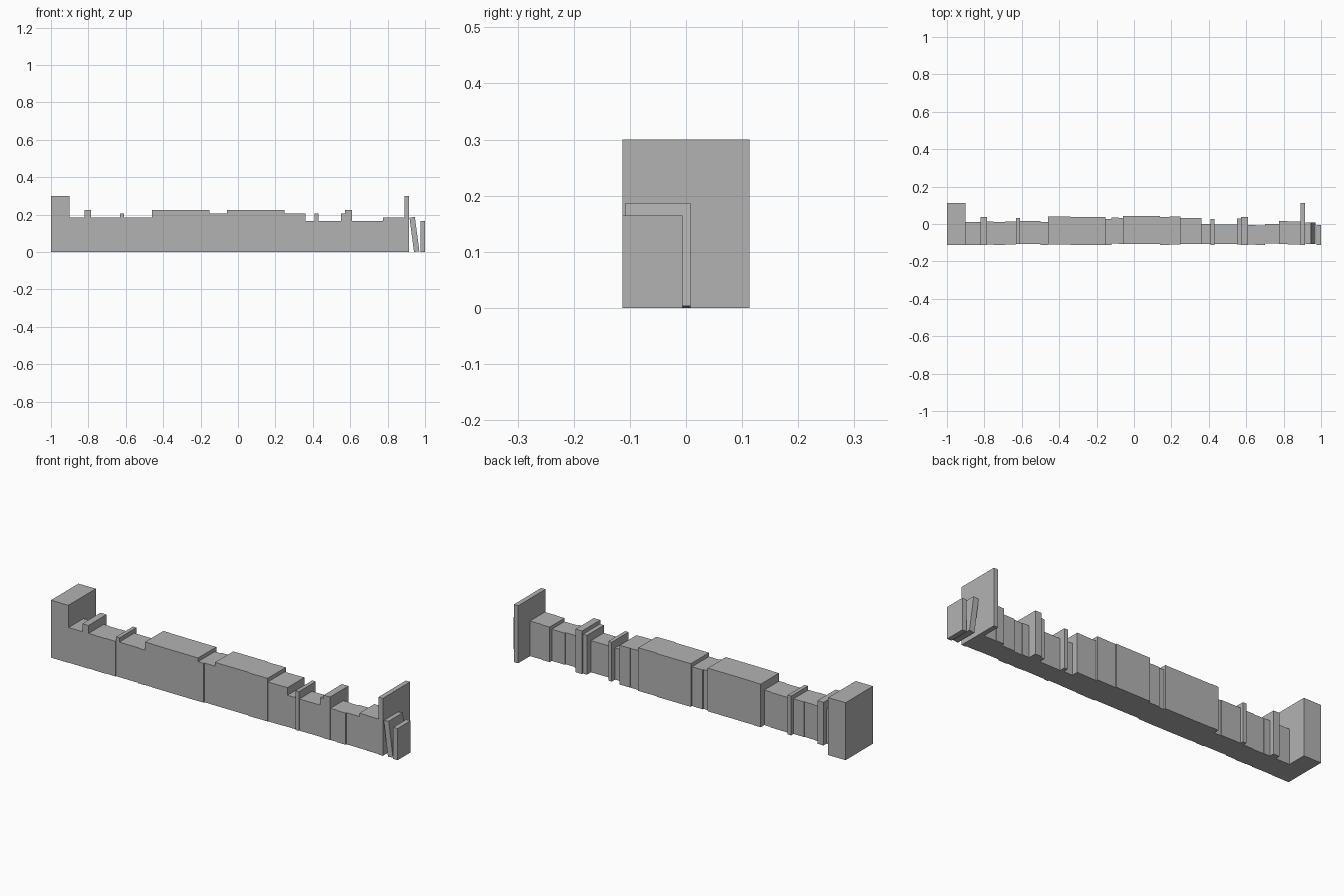
import bpy
import math
import random

random.seed(4)
cube = bpy.data.objects.get("Cube")
if cube:
    bpy.data.objects.remove(cube, do_unlink=True)

grey = bpy.data.materials.new("plain grey")
grey.use_nodes = True
colour = (0.45, 0.45, 0.45, 1)
grey.diffuse_color = colour
grey.node_tree.nodes["Principled BSDF"].inputs["Base Color"].default_value = colour

FRONT = -0.109


def add_book(name, x0, x1, y0, y1, height):
    """Box with its origin at the lower left front corner."""
    w, d = x1 - x0, y1 - y0
    base = [(0, 0), (w, 0), (w, d), (0, d)]
    verts = [(x, y, z) for z in (0, height) for x, y in base]
    sides = [(i, (i + 1) % 4, (i + 1) % 4 + 4, i + 4) for i in range(4)]
    mesh = bpy.data.meshes.new(name)
    mesh.from_pydata(verts, [], [(3, 2, 1, 0), (4, 5, 6, 7)] + sides)
    mesh.materials.append(grey)
    book = bpy.data.objects.new(name, mesh)
    book.location = (x0, y0, 0)
    bpy.context.collection.objects.link(book)
    return book


# Book formats: height, back edge
FORMATS = {
    "pocket": (0.165, -0.004),
    "small": (0.183, 0.014),
    "medium": (0.205, 0.03),
    "large": (0.225, 0.041),
}

# Runs of equal books from left to right: format, edges of each book
RUNS = [
    ("small", [-0.90, -0.82]),
    ("large", [-0.82, -0.785]),
    ("small", [-0.785, -0.75, -0.71, -0.69, -0.63]),
    ("medium", [-0.63, -0.61]),
    ("small", [-0.61, -0.56, -0.50, -0.46]),
    ("large", [-0.46, -0.42, -0.34, -0.225, -0.152]),
    ("medium", [-0.152, -0.12, -0.08, -0.058]),
    ("large", [-0.058, 0.06, 0.14, 0.19, 0.248]),
    ("medium", [0.248, 0.30, 0.34, 0.36]),
    ("pocket", [0.36, 0.41]),
    ("medium", [0.41, 0.43]),
    ("pocket", [0.43, 0.49, 0.55]),
    ("medium", [0.55, 0.573]),
    ("large", [0.573, 0.61]),
    ("pocket", [0.61, 0.65, 0.70, 0.775]),
    ("small", [0.775, 0.82, 0.89]),
]

number = 0
for kind, edges in RUNS:
    height, back = FORMATS[kind]
    for x0, x1 in zip(edges, edges[1:]):
        number += 1
        shift = random.uniform(-0.004, 0.004)
        add_book(f"{kind}_book_{number}", x0, x1, FRONT + shift, back + shift, height)

# Tall volumes near both ends
add_book("tall_thick_book", -1.0, -0.90, -0.113, 0.113, 0.30)
add_book("tall_thin_book", 0.89, 0.915, -0.113, 0.113, 0.30)

# Leaning book and the last upright one
leaning = add_book("leaning_book", 0.941, 0.97, -0.108, 0.008, 0.185)
leaning.rotation_euler.y = -math.radians(7.5)
add_book("last_book", 0.975, 1.0, -0.113, -0.006, 0.165)
